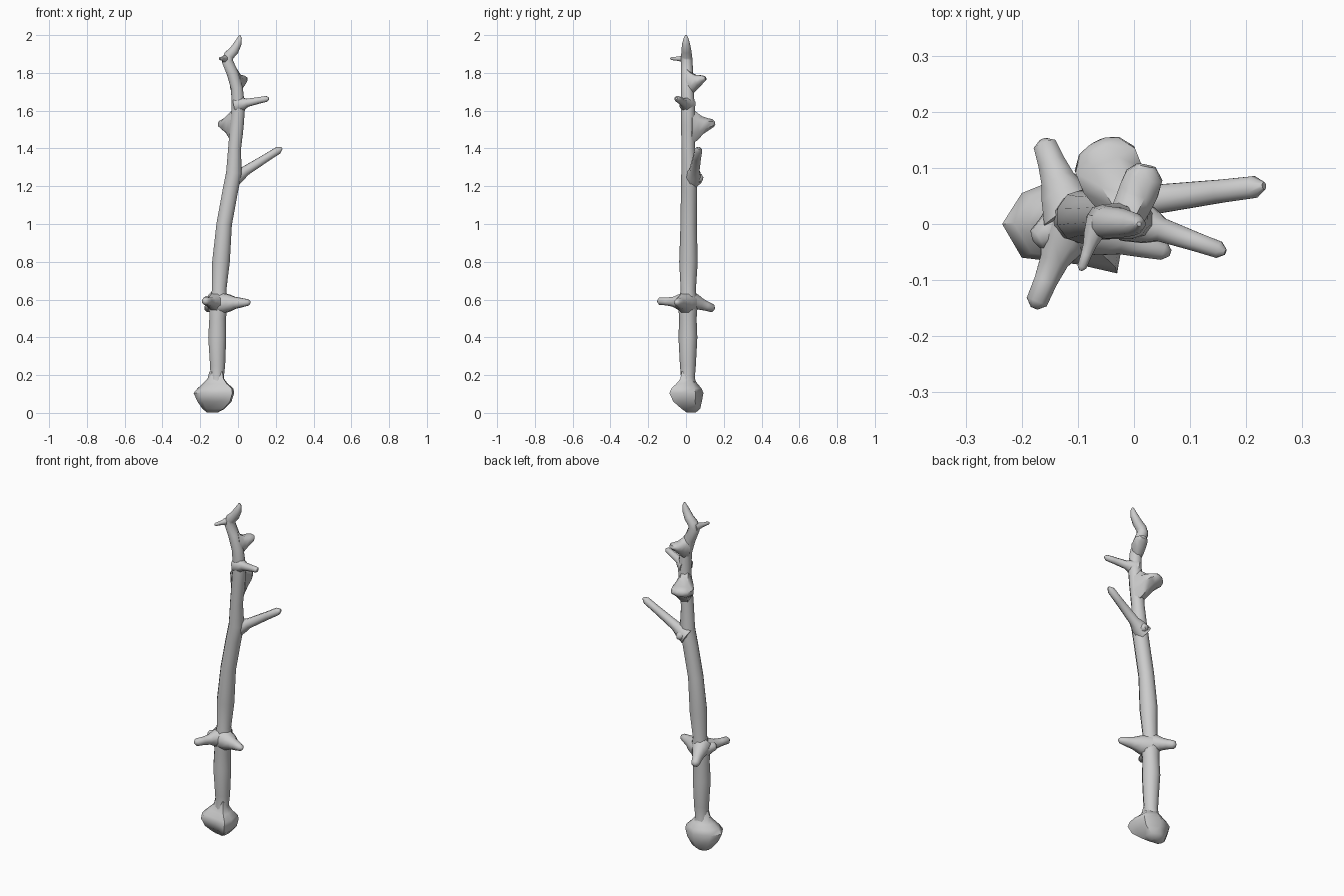
import bpy, bmesh, math
from mathutils import Vector


def skin_rings(name, rings, angle=50):
    """Skin a list of equal-sized vertex loops into a closed, smooth solid."""
    bm = bmesh.new()
    loops = [[bm.verts.new(p) for p in ring] for ring in rings]
    n = len(loops[0])
    for a, b in zip(loops, loops[1:]):
        for i in range(n):
            j = (i + 1) % n
            bm.faces.new((a[i], a[j], b[j], b[i]))
    bm.faces.new(loops[0])
    bm.faces.new(loops[-1])
    bmesh.ops.recalc_face_normals(bm, faces=bm.faces)
    mesh = bpy.data.meshes.new(name)
    bm.to_mesh(mesh)
    bm.free()
    ob = bpy.data.objects.new(name, mesh)
    bpy.context.collection.objects.link(ob)
    bpy.ops.object.select_all(action='DESELECT')
    ob.select_set(True)
    bpy.context.view_layer.objects.active = ob
    bpy.ops.object.shade_smooth_by_angle(angle=math.radians(angle))
    return ob


def limb(name, path, sides=8, ref=(0, 0, 1)):
    """Tapered tube; each path point is x, y, z, half width, half height."""
    pts = [Vector(p[:3]) for p in path]
    rings = []
    for k, p in enumerate(path):
        d = (pts[min(k + 1, len(pts) - 1)] - pts[max(k - 1, 0)]).normalized()
        side = d.cross(Vector(ref)).normalized()
        up = side.cross(d)
        rings.append([pts[k] + side * p[3] * math.cos(t) + up * p[-1] * math.sin(t)
                      for t in (2 * math.pi * (i + .5) / sides for i in range(sides))])
    return skin_rings(name, rings)


# Main stick: grip, blade and crooked tip in one run
limb("stick", [
    (-.11, .01, .14, .045), (-.11, .01, .19, .037), (-.108, .01, .25, .042),
    (-.11, .01, .40, .050), (-.108, .01, .50, .046), (-.105, .01, .55, .050),
    (-.10, .01, .60, .048), (-.10, .012, .65, .040), (-.09, .013, .80, .049),
    (-.073, .014, 1.0, .043), (-.04, .016, 1.18, .043), (-.022, .018, 1.27, .043),
    (-.018, .012, 1.4, .036), (-.006, .012, 1.52, .038), (.002, .01, 1.62, .037),
    (-.006, .006, 1.72, .033), (-.03, .005, 1.80, .032), (-.056, .004, 1.862, .031),
    (-.048, .003, 1.892, .029), (-.02, .002, 1.92, .026), (-.001, 0, 1.955, .021),
    (.009, 0, 1.985, .012), (.009, 0, 2.0, .004)], sides=10, ref=(0, 1, 0))

# Root-knot pommel: one irregular outline scaled up the height
outline = [(-.235, .0), (-.2, -.06), (-.1, -.072), (-.03, -.088),
           (-.02, -.03), (-.03, .05), (-.11, .092), (-.2, .055)]
cx, cy = -.11, .01
stack = [(.003, .28, -.02, .02), (.022, .55, -.01, .02), (.06, .84, 0, .005),
         (.105, 1, 0, 0), (.13, .88, .006, 0), (.155, .62, 0, 0),
         (.18, .41, 0, 0), (.22, .33, 0, 0)]
skin_rings("pommel", [[(cx + (x - cx) * s + dx, cy + (y - cy) * s + dy, z)
                       for x, y in outline] for z, s, dx, dy in stack])


def thorn(name, base, tip, r0, r1, tip_r, flare=.2):
    """Thorn with a flared root that blends into the stick."""
    a, b = Vector(base), Vector(tip)
    steps = [(0, r0), (flare, r0 * .8), (flare * 1.7, r1),
             (.7, r1 * .8), (.93, tip_r * 1.5), (1, tip_r * .5)]
    limb(name, [(*a.lerp(b, t), r) for t, r in steps])


# Guard thorns around the top of the grip
thorn("guard_thorn_right", (-.10, .005, .58), (.065, -.052, .585), .062, .034, .012, .3)
thorn("guard_thorn_front", (-.11, .01, .585), (-.178, -.15, .592), .055, .028, .014, .28)
thorn("guard_thorn_back", (-.11, .01, .60), (-.162, .15, .55), .055, .033, .015, .28)
thorn("guard_thorn_left", (-.11, .01, .58), (-.178, -.03, .60), .06, .035, .014, .3)

# Side branches on the blade
thorn("long_branch", (-.035, .035, 1.235), (.232, .068, 1.402), .05, .028, .014, .16)
thorn("upper_branch", (-.01, .01, 1.63), (.163, -.05, 1.665), .045, .023, .011, .2)
thorn("tip_spike", (-.062, .01, 1.874), (-.095, -.083, 1.876), .024, .013, .006, .3)
limb("branch_heel", [(-.02, .02, 1.27, .04), (-.015, .05, 1.25, .033),
                     (-.01, .078, 1.24, .022), (-.01, .09, 1.237, .01)])

# Broken-off knots
limb("large_knot", [(-.005, .015, 1.52, .04, .11), (-.022, .045, 1.52, .05, .085),
                    (-.038, .08, 1.525, .062, .05), (-.052, .115, 1.53, .062, .032),
                    (-.062, .138, 1.535, .042, .022), (-.066, .146, 1.537, .018, .01)])
limb("small_knot", [(-.015, .01, 1.75, .034, .075), (-.002, .035, 1.75, .036, .055),
                    (.009, .06, 1.758, .038, .034), (.018, .085, 1.768, .036, .022),
                    (.022, .104, 1.772, .018, .01)])
